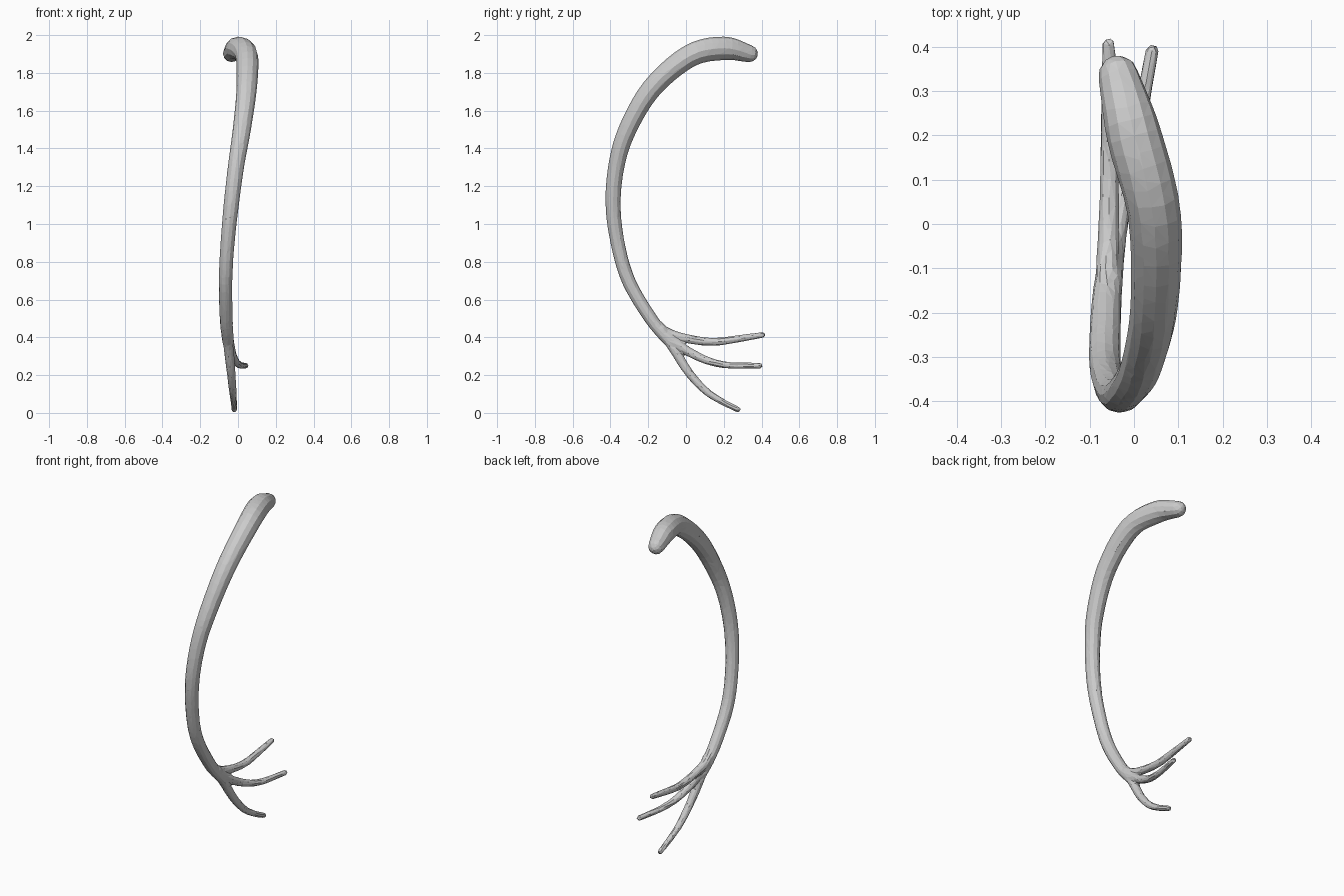
import bpy
import bmesh
import math
from mathutils import Vector

cube = bpy.data.objects.get("Cube")
if cube:
    bpy.data.objects.remove(cube, do_unlink=True)

grey = bpy.data.materials.new("light grey")
grey.use_nodes = True
COLOUR = (0.6, 0.6, 0.6, 1)
grey.diffuse_color = COLOUR
grey.node_tree.nodes["Principled BSDF"].inputs["Base Color"].default_value = COLOUR

SIDES = 12
STEPS = 5


def smooth_path(points):
    """Catmull-Rom resampling of (x, y, z, radius) points."""
    pts = [Vector(p) for p in points]
    pts = [2 * pts[0] - pts[1]] + pts + [2 * pts[-1] - pts[-2]]
    out = []
    for a, b, c, d in zip(pts, pts[1:], pts[2:], pts[3:]):
        for i in range(STEPS):
            t = i / STEPS
            out.append(b + (c - a) * t / 2 + (2 * a - 5 * b + 4 * c - d) * t * t / 2
                       + (3 * b - a - 3 * c + d) * t ** 3 / 2)
    return out + [pts[-2]]


def rounded_ends(path):
    """Add shrinking rings at both ends to make domed caps."""
    caps = []
    for end, inner in ((path[0], path[1]), (path[-1], path[-2])):
        way = (end.xyz - inner.xyz).normalized()
        rings = []
        for angle in (30, 60, 82):
            a = math.radians(angle)
            p = end.xyz + way * end.w * math.sin(a)
            rings.append(Vector((*p, end.w * math.cos(a))))
        caps.append(rings)
    return caps[0][::-1] + path + caps[1]


def add_tube(bm, points):
    path = rounded_ends(smooth_path(points))
    rings = []
    for i, p in enumerate(path):
        way = path[min(i + 1, len(path) - 1)].xyz - path[max(i - 1, 0)].xyz
        side = way.cross(Vector((1, 0, 0))).normalized()
        other = way.cross(side).normalized()
        ring = []
        for k in range(SIDES):
            a = math.tau * k / SIDES
            ring.append(bm.verts.new(p.xyz + p.w * (math.cos(a) * side + math.sin(a) * other)))
        rings.append(ring)
    for r, s in zip(rings, rings[1:]):
        for k in range(SIDES):
            n = (k + 1) % SIDES
            bm.faces.new((r[k], r[n], s[n], s[k]))
    bm.faces.new(rings[0][::-1])
    bm.faces.new(rings[-1])


# Curved shaft, from the hooked head down to the fork
shaft = [(-.035, .335, 1.902, .046), (.0, .2, 1.93, .062), (.046, .02, 1.89, .06),
         (.046, -.18, 1.72, .054), (.02, -.31, 1.5, .048), (-.01, -.368, 1.31, .043),
         (-.036, -.386, 1.1, .04), (-.056, -.36, .89, .037), (-.066, -.3, .69, .036),
         (-.062, -.18, .49, .034), (-.052, -.08, .37, .03)]

# Three thin prongs spreading from the fork
upper_prong = [(-.06, -.18, .49, .028), (-.06, -.1, .425, .026), (-.056, .02, .39, .023),
               (-.055, .15, .376, .021), (-.056, .3, .396, .018), (-.057, .405, .413, .015)]
middle_prong = [(-.055, -.14, .44, .028), (-.045, -.05, .365, .026), (-.025, .07, .295, .022),
                (.005, .2, .255, .018), (.041, .39, .25, .015)]
lower_prong = [(-.055, -.13, .44, .03), (-.05, -.07, .35, .027), (-.037, .01, .22, .023),
               (-.028, .1, .12, .02), (-.022, .19, .06, .017), (-.02, .275, .018, .015)]

bm = bmesh.new()
for points in (shaft, upper_prong, middle_prong, lower_prong):
    add_tube(bm, points)
bmesh.ops.recalc_face_normals(bm, faces=bm.faces)
mesh = bpy.data.meshes.new("forked_shaft")
bm.to_mesh(mesh)
bm.free()
mesh.materials.append(grey)
rib = bpy.data.objects.new("forked_shaft", mesh)
bpy.context.collection.objects.link(rib)

# Fuse the prongs into the shaft, then reduce to uneven flat facets
fuse = rib.modifiers.new("fuse", "REMESH")
fuse.mode = "VOXEL"
fuse.voxel_size = 0.007
facets = rib.modifiers.new("facets", "DECIMATE")
facets.ratio = 0.045
